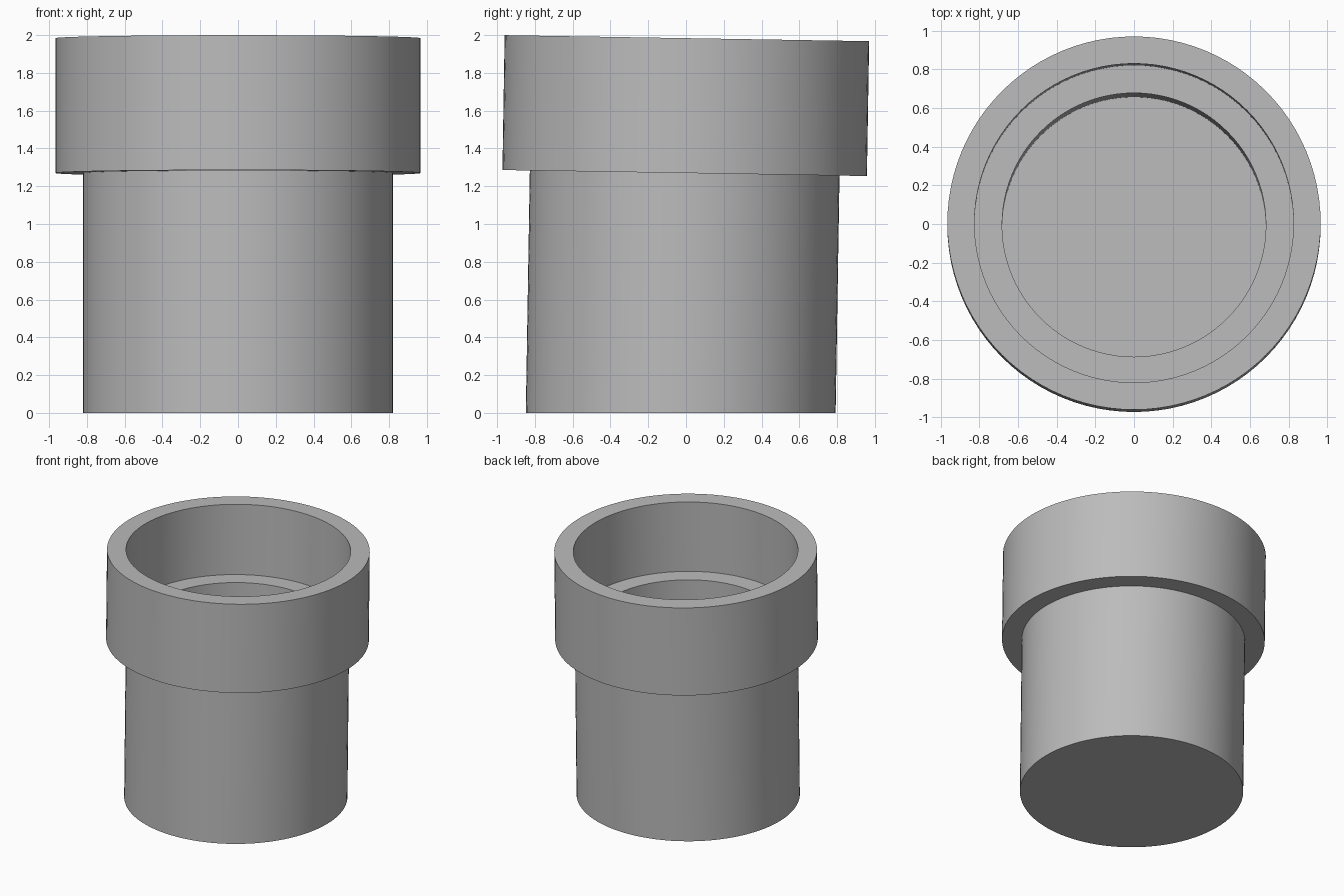
import bpy, bmesh, math
from mathutils import Matrix, Vector

cube = bpy.data.objects.get("Cube")
if cube:
    bpy.data.objects.remove(cube, do_unlink=True)

SIDES = 96
TILT = 0.0165          # slight lean towards the back
BASE_Y = -0.028        # where the axis meets the ground

# Plain grey
grey = bpy.data.materials.new("plain_grey")
grey.use_nodes = True
colour = (0.5, 0.5, 0.5, 1)
grey.diffuse_color = colour
grey.node_tree.nodes["Principled BSDF"].inputs["Base Color"].default_value = colour

# Socket profile (radius, height): closed base, outer collar, stepped bore, floor
profile = [(0, 0), (0.82, 0), (0.82, 1.27), (0.965, 1.27), (0.965, 1.984),
           (0.825, 1.984), (0.825, 1.418), (0.682, 1.418), (0.682, 0.15), (0, 0.15)]

bm = bmesh.new()
rings = []
for r, z in profile:
    if r == 0:
        rings.append([bm.verts.new((0, 0, z))])
    else:
        rings.append([bm.verts.new((r * math.cos(a), r * math.sin(a), z))
                      for a in (math.tau * i / SIDES for i in range(SIDES))])
base_verts = rings[0] + rings[1]

# Join neighbouring rings; a single point makes a fan
for low, high in zip(rings, rings[1:]):
    for i in range(SIDES):
        j = (i + 1) % SIDES
        corners = [low[i % len(low)], low[j % len(low)],
                   high[j % len(high)], high[i % len(high)]]
        bm.faces.new(list(dict.fromkeys(corners)))

# Lean the body, then trim its foot level with the ground along the axis
bm.transform(Matrix.Translation((0, BASE_Y, 0)) @ Matrix.Rotation(-TILT, 4, "X"))
axis = Vector((0, math.sin(TILT), math.cos(TILT)))
for v in base_verts:
    v.co -= axis * (v.co.z / axis.z)
bmesh.ops.recalc_face_normals(bm, faces=bm.faces)

mesh = bpy.data.meshes.new("pipe_socket")
bm.to_mesh(mesh)
bm.free()
mesh.materials.append(grey)
socket = bpy.data.objects.new("pipe_socket", mesh)
bpy.context.collection.objects.link(socket)

# Smooth round walls with crisp rims
bpy.context.view_layer.objects.active = socket
socket.select_set(True)
bpy.ops.object.shade_smooth_by_angle(angle=math.radians(30))
